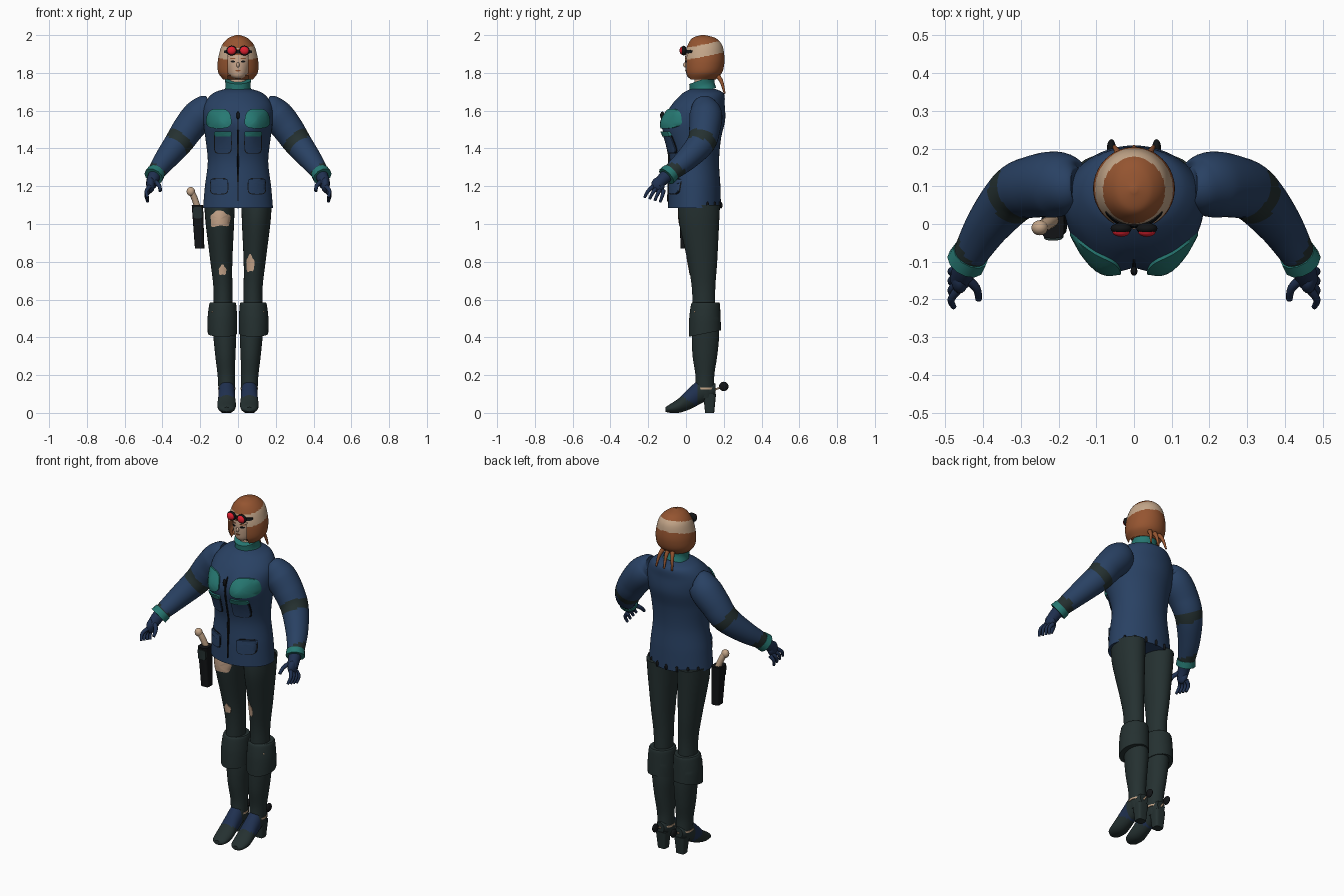
import bpy, bmesh
from math import sin, cos, pi, exp, copysign
from mathutils import Vector, Matrix
from mathutils.bvhtree import BVHTree

cube = bpy.data.objects.get("Cube")
if cube:
    bpy.data.objects.remove(cube)


def material(name, *rgb):
    m = bpy.data.materials.new(name)
    m.use_nodes = True
    m.diffuse_color = (*rgb, 1)
    m.node_tree.nodes["Principled BSDF"].inputs["Base Color"].default_value = (*rgb, 1)
    return m


JACKET = material("jacket blue", .022, .053, .125)
LEATHER = material("dark leather", .018, .03, .03)
TEAL = material("teal cloth", .02, .19, .17)
BROWN = material("copper brown", .3, .09, .03)
CREAM = material("cream", .55, .38, .25)
SKIN = material("skin", .62, .41, .28)
BLACK = material("black", .006, .007, .008)
RED = material("red glass", .75, .015, .03)
NAVY = material("navy", .014, .03, .08)
X, Y, Z = Vector((1, 0, 0)), Vector((0, 1, 0)), Vector((0, 0, 1))


def finish(name, bm, mats):
    bmesh.ops.recalc_face_normals(bm, faces=bm.faces)
    me = bpy.data.meshes.new(name)
    bm.to_mesh(me)
    bm.free()
    for m in mats:
        me.materials.append(m)
    me.shade_smooth()
    me.set_sharp_from_angle(angle=.8)
    ob = bpy.data.objects.new(name, me)
    bpy.context.collection.objects.link(ob)
    return ob


def oval(a, p=2):
    c, s = cos(a), sin(a)
    return copysign(abs(c) ** (2 / p), c), copysign(abs(s) ** (2 / p), s)


def resample(pts, res):
    """Smooth curve through the sections."""
    pts = [Vector(p) for p in pts]
    ext = [pts[0]] + pts + [pts[-1]]
    out = []
    for a, b, c, d in zip(ext, ext[1:], ext[2:], ext[3:]):
        for k in range(res):
            t = k / res
            out.append(b + (c - a) * t / 2 + (a - b * 2.5 + c * 2 - d / 2) * t ** 2
                       + (b * 1.5 - c * 1.5 + (d - a) / 2) * t ** 3)
    return out + [pts[-1]]


def loft(name, pts, mats, frame=(X, Y), rule=None, shape=None, n=32, res=6, p=2, side=1, caps=True):
    """Skin over sections (x, y, z, radius_u, radius_v); side -1 mirrors in x."""
    rows = resample(pts, res)
    centres = [Vector(r[:3]) for r in rows]
    bm, rings = bmesh.new(), []
    for i, r in enumerate(rows):
        if frame == "sweep":
            t = centres[min(i + 1, len(rows) - 1)] - centres[max(i - 1, 0)]
            u = t.cross(X).normalized()
            v = t.cross(u).normalized()
        else:
            u, v = frame
        ring = []
        for k in range(n):
            a, b = oval(2 * pi * k / n, p)
            co = centres[i] + u * a * r[3] + v * b * r[4]
            if shape:
                co = shape(co)
            ring.append(bm.verts.new((co.x * side, co.y, co.z)))
        rings.append(ring)
    for lo, hi in zip(rings, rings[1:]):
        for k in range(n):
            quad = (lo[k - 1], lo[k], hi[k], hi[k - 1])
            index = rule(sum((v.co for v in quad), Vector()) / 4) if rule else 0
            if index >= 0:
                bm.faces.new(quad).material_index = index
    if caps:
        bm.faces.new(rings[0])
        bm.faces.new(rings[-1])
    return finish(name, bm, mats)


def tube(name, pts, radius, mat, side=1, tip=.6):
    radii = [radius * (1 - (1 - tip) * i / (len(pts) - 1)) for i in range(len(pts))]
    return loft(name, [(*q, r, r) for q, r in zip(pts, radii)], [mat], "sweep", n=12, res=4, side=side)


def ball(name, loc, size, mat):
    bm = bmesh.new()
    bmesh.ops.create_uvsphere(bm, u_segments=20, v_segments=12, radius=1,
                              matrix=Matrix.Translation(loc) @ Matrix.Diagonal((*size, 1)))
    return finish(name, bm, [mat])


def tree_of(ob):
    return BVHTree.FromPolygons([v.co for v in ob.data.vertices],
                                [f.vertices[:] for f in ob.data.polygons])


def plate(name, tree, x, z, rx, rz, mat, thick=.006, p=2, rough=0, taper=0):
    """Thin plate laid on the front of a surface."""
    n, bm, rings = 40, bmesh.new(), []
    for scale, lift in ((.05, 1), (.35, 1), (.7, 1), (1, 1), (1, -.5)):
        ring = []
        for k in range(n):
            a = 2 * pi * k / n
            u, v = oval(a, p)
            s = scale * (1 + rough * (sin(3 * a + x * 40) + sin(5 * a)))
            px, pz = x + u * rx * s * (1 - taper * v), z + v * rz * s
            hit = tree.ray_cast(Vector((px, -1, pz)), Y)[0]
            y = hit.y if hit else 0
            ring.append(bm.verts.new((px, y - thick * lift, pz)))
        rings.append(ring)
    bm.faces.new(rings[0])
    for lo, hi in zip(rings, rings[1:]):
        for k in range(n):
            bm.faces.new((lo[k - 1], lo[k], hi[k], hi[k - 1]))
    return finish(name, bm, [mat])


# Jacket body with a fuller chest
def chest(co):
    if co.y < .03:
        co.y -= .035 * exp(-((abs(co.x) - .09) / .07) ** 2 - ((co.z - 1.53) / .075) ** 2)
    return co


body = [(0, .045, 1.085, .185, .14), (0, .045, 1.2, .175, .137), (0, .045, 1.33, .16, .13),
        (0, .04, 1.45, .172, .145), (0, .05, 1.55, .185, .157), (0, .065, 1.63, .18, .14),
        (0, .09, 1.69, .135, .11), (0, .09, 1.715, .07, .065)]
torso = loft("jacket_body", body, [JACKET], shape=chest, n=64, res=8)
front = tree_of(torso)
plate("zip", front, 0, 1.36, .004, .24, BLACK, p=6)
ball("zip_pull", (0, -.125, 1.575), (.009, .012, .02), BLACK)
for k in range(-3, 4):
    a = k * .35
    ball("hem_tab", (sin(a) * .185, .045 + cos(a) * .14, 1.1), (.008, .008, .018), BLACK)


# Collar and neck
def tilt(co):
    co.z += (co.y - .085) * .35
    return co


loft("neck", [(0, .09, 1.68, .045, .045), (0, .09, 1.82, .045, .045)], [SKIN])
loft("collar", [(0, .09, 1.695, .075, .07), (0, .085, 1.73, .066, .065), (0, .085, 1.765, .07, .068)],
     [TEAL], shape=tilt)

# Face
head = loft("face", [(0, .05, 1.77, .02, .03), (0, .06, 1.785, .045, .055), (0, .07, 1.82, .06, .072),
                     (0, .075, 1.87, .07, .08), (0, .08, 1.93, .07, .08)], [SKIN])
face = tree_of(head)
ball("nose", (0, -.003, 1.842), (.008, .012, .014), SKIN)
plate("lips", face, 0, 1.812, .014, .004, BROWN, .003)


# Flying cap and bobbed hair with a pale band
def cap_colour(c):
    if abs(c.x) < .054 and c.y < .06 and c.z < 1.893:
        return -1
    return int(c.y > 0 and 1.868 + .2 * c.y < c.z < 1.932 + .2 * c.y)


cap = loft("cap_and_hair", [(0, .09, 2, .01, .01), (0, .095, 1.985, .05, .06), (0, .1, 1.95, .083, .09),
                            (0, .097, 1.9, .1, .105), (0, .095, 1.85, .108, .108), (0, .09, 1.8, .104, .1),
                            (0, .08, 1.765, .078, .078)],
           [BROWN, CREAM], rule=cap_colour, n=96, res=10, caps=False)
ball("cap_crown", (0, .09, 1.992), (.02, .02, .008), BROWN)
loft("hair_underside", [(0, .1, 1.79, .09, .085), (0, .1, 1.765, .07, .055)], [BROWN])
for x in (-.04, 0, .04):
    tube("hair_tail", [(x / 2, .15, 1.8), (x, .185, 1.76), (x * 1.3, .205, 1.69)], .016, BROWN, tip=.3)
plate("goggle_strap", tree_of(cap), 0, 1.912, .075, .009, BLACK, .004, 5)

# Jacket pockets, goggles and eyes, both sides
for s in (-1, 1):
    plate("chest_pocket_edge", front, s * .08, 1.43, .047, .058, BLACK, .003, 5)
    plate("chest_pocket", front, s * .08, 1.43, .043, .054, JACKET, .008, 5)
    plate("pocket_flap", front, s * .08, 1.477, .046, .014, TEAL, .014, 5)
    plate("chest_panel", front, s * .102, 1.558, .066, .052, TEAL, .009, 3, taper=.12)
    plate("side_pocket_edge", front, s * .1, 1.2, .049, .044, BLACK, .003, 4)
    plate("side_pocket", front, s * .1, 1.2, .045, .04, JACKET, .008, 4)
    plate("side_pocket_flap", front, s * .1, 1.225, .047, .014, JACKET, .012, 4)
    ball("goggle_frame", (s * .034, -.012, 1.918), (.028, .015, .026), BLACK)
    ball("goggle_lens", (s * .034, -.021, 1.918), (.023, .013, .021), RED)
    plate("eye", face, s * .027, 1.86, .012, .005, BLACK, .003)
    plate("eyebrow", face, s * .028, 1.876, .015, .003, BROWN, .003)

# Sleeves, cuffs and gloved hands
elbow, along = Vector((.315, .08, 1.43)), Vector((.6, -.35, -.72)).normalized()


def sleeve_colour(c):
    d = (Vector((abs(c.x), c.y, c.z)) - elbow).dot(along)
    return int(abs(d) < .026 or d > .215)


arm = [(.15, .1, 1.625, .05), (.17, .1, 1.615, .072), (.205, .105, 1.575, .087), (.26, .1, 1.51, .083),
       (.315, .08, 1.43, .075), (.385, 0, 1.34, .06), (.44, -.09, 1.265, .044)]
for s in (-1, 1):
    loft("sleeve", [(*q, q[-1]) for q in arm], [JACKET, LEATHER], "sweep", sleeve_colour, res=10, side=s)
    tube("cuff", [(.433, -.08, 1.274), (.447, -.103, 1.252)], .05, TEAL, s, 1.05)
    tube("glove_wrist", [(.435, -.085, 1.27), (.45, -.12, 1.24), (.46, -.15, 1.205)], .036, NAVY, s, .8)
    ball("palm", (s * .462, -.148, 1.207), (.023, .036, .04), NAVY)
    for k in range(4):
        y, z = .025 * k, -.008 * k
        tube("finger", [(.465, -.172 + .7 * y, 1.2 + z), (.485, -.2 + y, 1.175 + z),
                        (.478, -.22 + y * 1.1, 1.14 + z)], .012, NAVY, s)
    tube("thumb", [(.45, -.14, 1.23), (.418, -.17, 1.205), (.412, -.2, 1.175)], .014, NAVY, s)

# Trousers, tall boots with turned cuffs, heels and spurs
thigh = [(.098, .07, 1.1, .08, .11), (.096, .07, 1, .075, .105), (.088, .087, .8, .058, .078),
         (.08, .093, .66, .05, .062), (.08, .095, .52, .05, .06)]
shaft = [(.075, .105, .48, .06, .07), (.07, .103, .4, .06, .072), (.067, .1, .3, .053, .065),
         (.062, .1, .2, .046, .05), (.06, .1, .12, .043, .05), (.06, .105, .08, .035, .04)]
turned = [(.08, .105, .585, .066, .07), (.081, .103, .57, .072, .077), (.083, .1, .5, .078, .083),
          (.083, .1, .42, .077, .085)]
shoe = [(.06, .155, .125, .025, .03), (.06, .13, .12, .037, .045), (.06, .08, .115, .043, .065),
        (.06, .02, .077, .045, .058), (.06, -.04, .038, .049, .038), (.06, -.09, .022, .04, .021),
        (.06, -.108, .018, .02, .012)]


def cuff_slope(co):
    if co.z < .5:
        co.z += (co.y - .1) * .2
    return co


def ground(co):
    co.z = max(co.z, 0)
    return co


def shoe_colour(c):
    return int(-.07 < c.y < .065 and c.z > .075 - c.y * .7)


for s in (-1, 1):
    cloth = tree_of(loft("trouser_leg", thigh, [LEATHER], side=s))
    if s < 0:
        plate("thigh_tear", cloth, -.095, 1.025, .052, .04, SKIN, .003, 3, .09)
        plate("knee_tear", cloth, -.082, .755, .02, .027, SKIN, .003, 2, .1)
    else:
        plate("knee_tear", cloth, .065, .79, .022, .045, SKIN, .003, 2, .09)
    loft("boot_shaft", shaft, [LEATHER], side=s)
    loft("boot_cuff", turned, [LEATHER], shape=cuff_slope, side=s)
    loft("boot_foot", shoe, [LEATHER, NAVY], (X, Z), shoe_colour, ground, side=s)
    loft("boot_heel", [(.06, .125, 0, .026, .024), (.06, .125, .1, .035, .034)], [LEATHER], p=4, side=s)
    ball("cuff_stud", (s * .135, .047, .535), (.005, .005, .005), CREAM)
    loft("spur_strap", [(.06, .1, .125, .047, .054), (.06, .1, .135, .047, .054)], [CREAM], side=s)
    tube("spur_arm", [(.06, .145, .12), (.06, .195, .14)], .006, CREAM, s)
    ball("spur_wheel", (s * .06, .2, .14), (.012, .025, .025), BLACK)

# Holster and pistol grip on the right hip
holster = loft("holster", [(-.203, 0, .87, .025, .028), (-.215, 0, 1.1, .03, .038)], [BLACK], p=4)
plate("holster_flap", tree_of(holster), -.213, 1.06, .026, .03, LEATHER, .006, 4)
tube("pistol_grip", [(-.215, .01, 1.09), (-.232, 0, 1.14), (-.25, -.01, 1.175)], .017, CREAM, tip=1)
ball("grip_end", (-.25, -.01, 1.172), (.022, .02, .024), CREAM)
